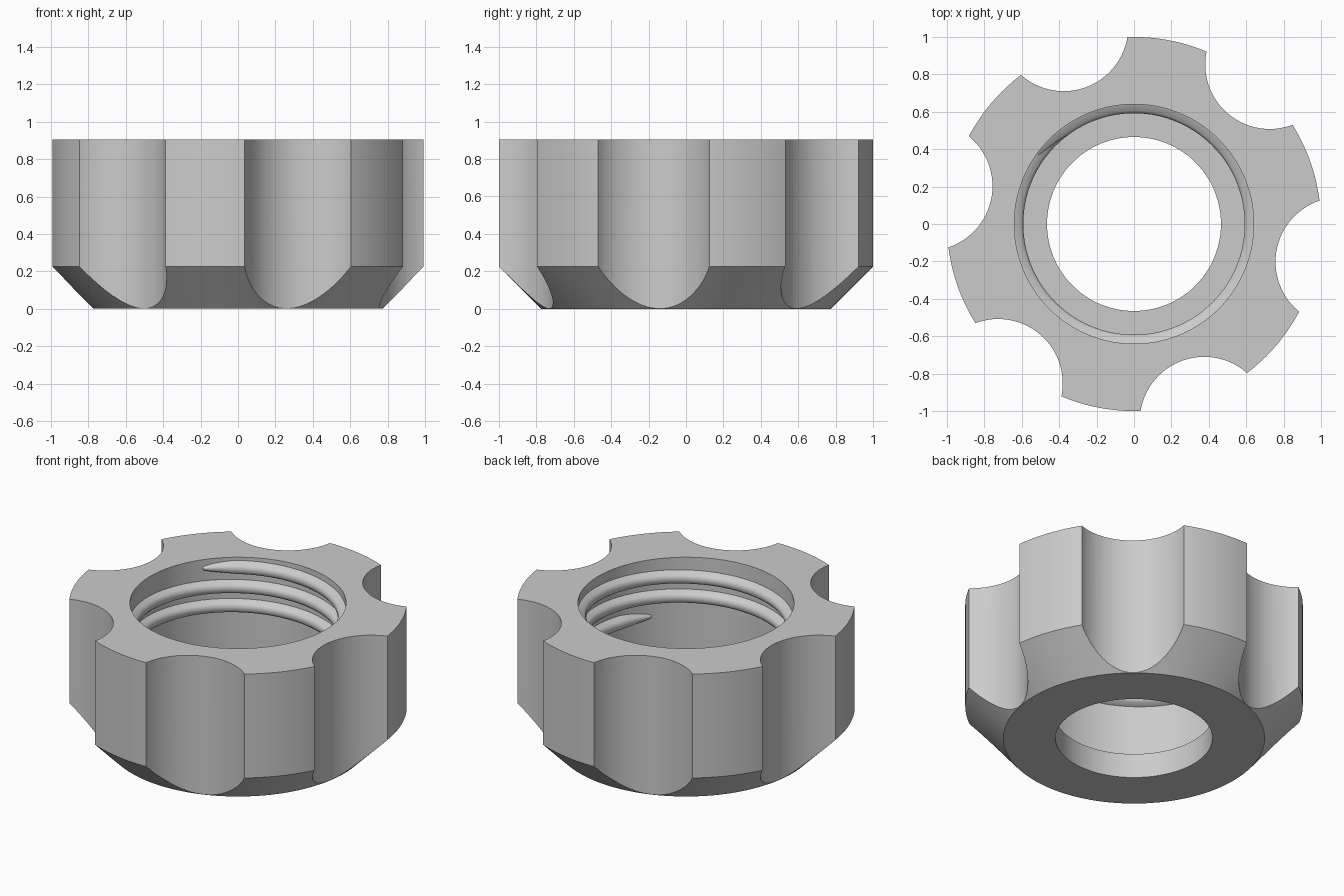
import bpy, bmesh, math
from math import cos, sin, radians, tau

cube = bpy.data.objects.get("Cube")
if cube:
    bpy.data.objects.remove(cube, do_unlink=True)

HEIGHT = 0.905
BORE = 0.64

grey = bpy.data.materials.new("plain grey")
grey.use_nodes = True
colour = (0.6, 0.6, 0.6, 1)
grey.diffuse_color = colour
grey.node_tree.nodes["Principled BSDF"].inputs["Base Color"].default_value = colour


def make_object(name, bm):
    bmesh.ops.recalc_face_normals(bm, faces=bm.faces)
    mesh = bpy.data.meshes.new(name)
    bm.to_mesh(mesh)
    bm.free()
    mesh.materials.append(grey)
    obj = bpy.data.objects.new(name, mesh)
    bpy.context.collection.objects.link(obj)
    return obj


def loft(name, rings, closed):
    """Join rings of points with quads; close the loop or cap both ends."""
    bm = bmesh.new()
    rows = [[bm.verts.new(p) for p in ring] for ring in rings]
    pairs = list(zip(rows, rows[1:]))
    if closed:
        pairs.append((rows[-1], rows[0]))
    else:
        bm.faces.new(rows[0])
        bm.faces.new(rows[-1])
    for a, b in pairs:
        for i in range(len(a)):
            j = (i + 1) % len(a)
            bm.faces.new((a[i], a[j], b[j], b[i]))
    return make_object(name, bm)


def smooth(obj, angle):
    bpy.ops.object.select_all(action="DESELECT")
    obj.select_set(True)
    bpy.context.view_layer.objects.active = obj
    bpy.ops.object.shade_smooth_by_angle(angle=radians(angle))


# Nut body: turned profile with chamfered base, stepped hole and wide bore
profile = [(0.465, 0), (0.774, 0), (1, 0.226), (1, HEIGHT),
           (BORE, HEIGHT), (BORE, 0.16), (0.465, 0.16)]
STEPS = 144
body = loft("nut_body", [[(r * cos(tau * k / STEPS), r * sin(tau * k / STEPS), z)
                          for r, z in profile] for k in range(STEPS)], True)

# Six round finger grooves cut through the rim
bm = bmesh.new()
for k in range(6):
    a = radians(49.6 + 60 * k)
    made = bmesh.ops.create_cone(bm, cap_ends=True, segments=80,
                                 radius1=0.345, radius2=0.345, depth=2)
    bmesh.ops.translate(bm, verts=made["verts"],
                        vec=(1.12 * cos(a), 1.12 * sin(a), 0.5))
cutter = make_object("groove_cutter", bm)
cutter.hide_render = True
cut = body.modifiers.new("grooves", "BOOLEAN")
cut.operation = "DIFFERENCE"
cut.solver = "EXACT"
cut.object = cutter
bpy.context.view_layer.objects.active = body
bpy.ops.object.modifier_apply(modifier=cut.name)
bpy.data.objects.remove(cutter, do_unlink=True)
smooth(body, 25)

# Internal thread: a ridge winding down the bore, tapered at both ends
PITCH, TURNS, PER_TURN = 0.125, 2.5, 96
count = int(TURNS * PER_TURN)
section = [(0.008, -0.046), (-0.035, -0.03), (-0.048, -0.014),
           (-0.048, 0.014), (-0.035, 0.03), (0.008, 0.046)]
rings = []
for k in range(count + 1):
    a = radians(144) - tau * k / PER_TURN
    z = 0.848 - PITCH * k / PER_TURN
    grow = min(1, math.sqrt((min(k, count - k) + 0.3) / 5))
    rings.append([((BORE + (dr if dr > 0 else dr * grow)) * cos(a),
                   (BORE + (dr if dr > 0 else dr * grow)) * sin(a),
                   z + dz * grow) for dr, dz in section])
thread = loft("inner_thread", rings, False)
smooth(thread, 40)
